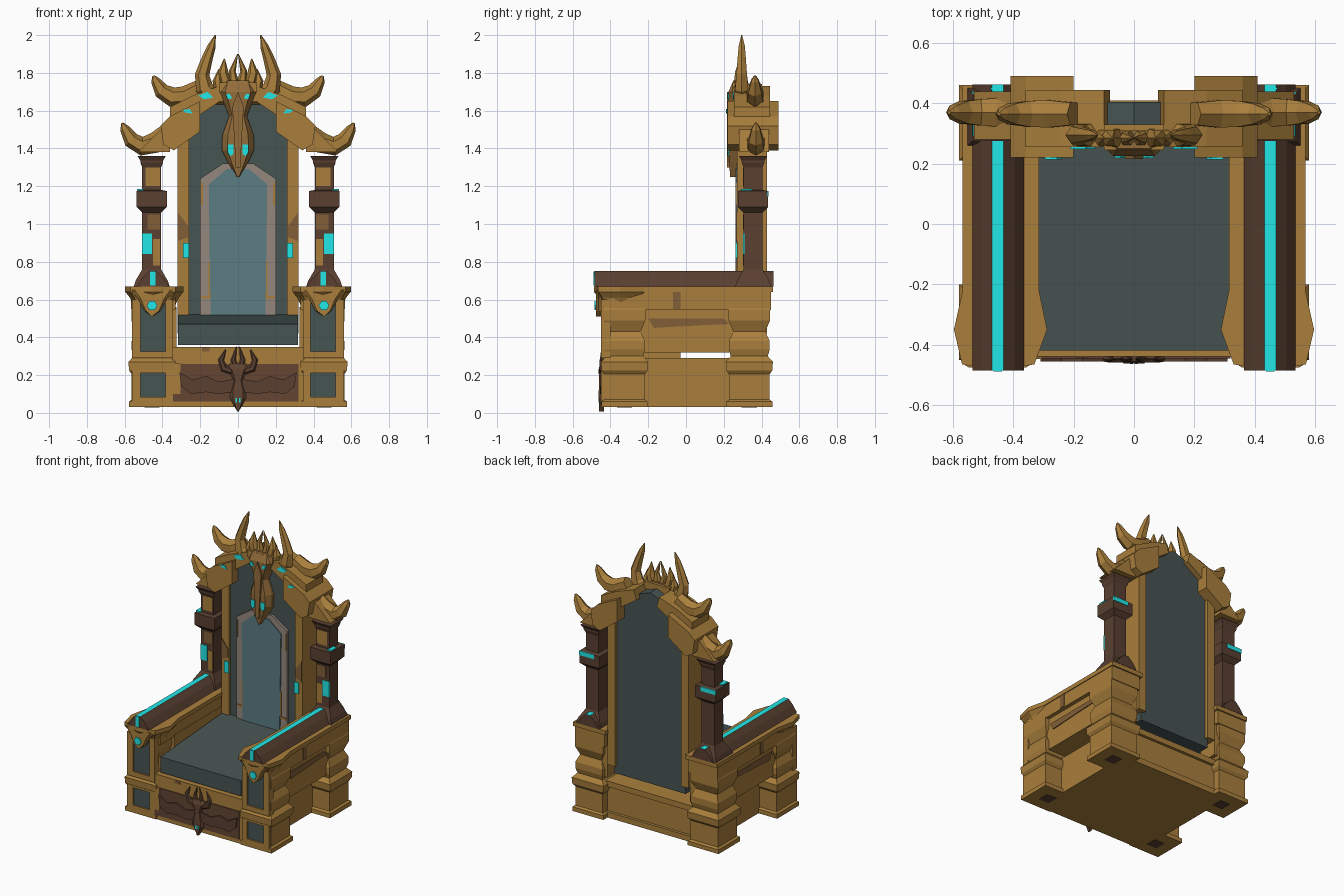
import bpy, bmesh, math
from mathutils import Vector

COLOURS = {
    "gold": (0.40, 0.212, 0.045), "tan": (0.22, 0.112, 0.038), "brown": (0.10, 0.05, 0.03),
    "slate": (0.061, 0.089, 0.085), "panel_blue": (0.105, 0.205, 0.23),
    "cyan": (0.016, 0.80, 0.80), "stone": (0.30, 0.245, 0.20), "russet": (0.125, 0.06, 0.032),
    "bronze": (0.29, 0.15, 0.042),
}
MATS = {}
for n, c in COLOURS.items():
    MATS[n] = bpy.data.materials.new(n)
    MATS[n].diffuse_color = (*c, 1)


def solid(name, rings, mats, pair=False, rule=None):
    """Skin a list of rings with capped ends; pair adds a mirrored copy on -x."""
    mats = mats if isinstance(mats, tuple) else (mats,)
    for s in ((1, -1) if pair else (1,)):
        bm = bmesh.new()
        vs = [[bm.verts.new((s * p[0], p[1], p[2])) for p in r] for r in rings]
        n = len(vs[0])
        for a, b in zip(vs, vs[1:]):
            for i in range(n):
                bm.faces.new((a[i], a[(i + 1) % n], b[(i + 1) % n], b[i]))
        bm.faces.new(vs[0])
        bm.faces.new(vs[-1])
        bmesh.ops.recalc_face_normals(bm, faces=bm.faces)
        if rule:
            for f in bm.faces:
                f.material_index = rule(f)
        me = bpy.data.meshes.new(name)
        bm.to_mesh(me)
        bm.free()
        for m in mats:
            me.materials.append(MATS[m])
        ob = bpy.data.objects.new(name + ("_left" if s < 0 else "_right" if pair else ""), me)
        bpy.context.collection.objects.link(ob)


def prism(name, pts, axis, a, b, mat, pair=False, rule=None):
    put = {"x": lambda p, t: (t, p[0], p[1]), "y": lambda p, t: (p[0], t, p[1]),
           "z": lambda p, t: (p[0], p[1], t)}[axis]
    solid(name, [[put(p, t) for p in pts] for t in (a, b)], mat, pair, rule)


def box(name, x, y, z, mat, pair=False):
    prism(name, [(x[0], y[0]), (x[1], y[0]), (x[1], y[1]), (x[0], y[1])], "z", *z, mat, pair)


def turned(name, cx, cy, prof, mat, pair=True):
    """Square-section post from (z, half width) steps."""
    solid(name, [[(cx + i * h, cy + j * h, z) for i, j in ((-1, -1), (1, -1), (1, 1), (-1, 1))]
                 for z, h in prof], mat, pair)


def horn(name, path, y, mat, depth=1.0, pair=True):
    """Six-sided tapering sweep through (x, z, radius) points."""
    rings = []
    for i, (x, z, r) in enumerate(path):
        p, q = path[max(i - 1, 0)], path[min(i + 1, len(path) - 1)]
        d = Vector((q[0] - p[0], q[1] - p[1])).normalized()
        rings.append([(x - d.y * r * math.cos(t), y + depth * r * math.sin(t), z + d.x * r * math.cos(t))
                      for t in [k * math.pi / 3 for k in range(6)]])
    solid(name, rings, mat, pair)


def skull(name, z0, k, yf, yb, mat):
    """Beaked mask with six-sided sections."""
    prof = [(0, .008, .1), (.07, .05, .05), (.14, .085, 0), (.22, .083, 0), (.32, .047, .1),
            (.40, .078, 0), (.45, .105, 0), (.51, .08, .3)]
    rings = []
    for z, h, t in prof:
        f, h = yf + (yb - yf) * t, h * k
        m = f + (yb - f) * .45
        rings.append([(-h, yb, z0 + z * k), (-h, m, z0 + z * k), (-h * .65, f, z0 + z * k),
                      (h * .65, f, z0 + z * k), (h, m, z0 + z * k), (h, yb, z0 + z * k)])
    solid(name, rings, mat)


# Base, rail and seat
box("base_box", (-.43, .43), (-.42, .39), (.03, .29), "gold")
box("back_rail_foot", (-.40, .40), (.38, .41), (.03, .07), "gold")
box("back_rail_top", (-.40, .40), (.38, .41), (.25, .29), "gold")
box("front_rail", (-.35, .35), (-.44, -.03), (.03, .35), "gold")
box("front_rail_panel", (-.345, .32), (-.446, -.438), (.06, .26), "russet")
box("rail_patch", (-.19, -.15), (-.443, -.435), (.325, .345), "tan")
box("rail_panel_gold_corner", (-.345, -.305), (-.448, -.442), (.10, .262), "gold")
prism("seat", [(-.42, .36), (-.42, .47), (.29, .52), (.29, .36)], "x", -.318, .318, "slate")

# Front emblem: mask, wings and small horns
skull("emblem_mask", .008, .5, -.462, -.435, "russet")
prism("emblem_wing", [(.02, .18), (.10, .165), (.17, .195), (.24, .175), (.31, .215), (.30, .14),
                      (.25, .10), (.17, .11), (.10, .10), (.03, .11)], "y", -.456, -.44, "brown", True)
horn("emblem_horn", [(.03, .22, .018), (.075, .235, .02), (.09, .28, .016), (.065, .335, .003)],
     -.447, "brown", .7)
horn("emblem_crown", [(.008, .23, .018), (.025, .28, .014), (.008, .35, .002)], -.447, "brown", .7)
box("emblem_eye", (.004, .014), (-.464, -.456), (.055, .08), "cyan", True)

# Four legs with wavy upper posts
leg = [(.03, .122), (.06, .122), (.07, .108), (.205, .108), (.225, .122), (.27, .125), (.30, .098),
       (.335, .108), (.38, .108), (.43, .085), (.49, .11), (.545, .11), (.60, .085)]
for n, cy in (("front", -.325), ("rear", .335)):
    turned(n + "_leg", .455, cy, leg, "gold")
    box(n + "_leg_underside", (.415, .495), (cy - .04, cy + .04), (.028, .031), "brown", True)

# Framed slate panels on the front legs
for n, z0, z1, b in (("lower", .06, .225, .025), ("upper", .29, .60, .035)):
    box(n + "_frame_outer", (.515, .56), (-.45, -.40), (z0, z1), "gold", True)
    box(n + "_frame_inner", (.345, .385), (-.45, -.40), (z0, z1), "gold", True)
    box(n + "_frame_bottom", (.385, .515), (-.45, -.40), (z0, z0 + b), "gold", True)
    box(n + "_frame_top", (.385, .515), (-.45, -.40), (z1 - b * .6, z1), "gold", True)
    box(n + "_leg_panel", (.385, .515), (-.439, -.431), (z0 + b, z1 - b * .6), "slate", True)

# Arms: side wall, flared top plate, bracket, gem and wooden rail
box("arm_wall", (.325, .535), (-.25, .42), (.32, .56), "gold", True)
box("arm_band", (.33, .562), (-.40, .45), (.545, .645), "gold", True)
prism("arm_wall_patch", [(-.20, .50), (.20, .50), (.23, .47), (.10, .465), (-.17, .45)],
      "x", .533, .541, "tan", True)
box("arm_band_patch", (.56, .566), (-.07, -.03), (.55, .64), "tan", True)
prism("arm_top", [(.315, .46), (.568, .46), (.568, -.22), (.597, -.35), (.57, -.465), (.45, -.488),
                  (.33, -.465), (.288, -.35), (.315, -.22)], "z", .64, .67, "gold", True)
cap = [(.568, -.22), (.597, -.35), (.57, -.465), (.45, -.488), (.33, -.465), (.288, -.35), (.315, -.22)]
solid("arm_capital", [[(.445 + (x - .445) * k, -.33 + (y + .33) * k, z) for x, y in cap]
                      for z, k in ((.57, .72), (.61, .84), (.642, 1))], "gold", True)
arch = [(.335, .65), (.57, .65), (.53, .605), (.495, .54), (.455, .51), (.41, .54), (.375, .605)]
solid("arm_bracket", [[(.455 + (x - .455) * k, y, z) for x, z in arch]
                      for y, k in ((-.43, 1), (-.462, 1), (-.476, .8))], "gold", True)
prism("arm_gem", [(.455 + .028 * math.cos(a), .568 + .028 * math.sin(a))
                  for a in [i * math.pi / 3 for i in range(6)]], "y", -.484, -.475, "cyan", True)
prism("arm_rail", [(.365, .67), (.395, .715), (.432, .75), (.47, .75), (.505, .715), (.535, .67)],
      "y", -.485, .462, ("brown", "cyan"), True, lambda f: int(f.normal.z > .95))
box("arm_rail_end_stripe", (.437, .465), (-.489, -.481), (.675, .748), "cyan", True)

# Columns behind the arms
turned("column", .457, .355, [(.67, .095), (.70, .085), (.76, .05), (1.06, .05), (1.09, .08),
       (1.175, .08), (1.18, .05), (1.30, .05), (1.325, .06), (1.335, .06), (1.36, .075)], "brown")
box("column_cyan_inlay", (.456, .508), (.301, .309), (.84, .95), "cyan", True)
box("column_gold_front", (.412, .490), (.303, .309), (1.20, 1.30), "gold", True)
box("column_gold_middle", (.412, .480), (.303, .309), (.97, 1.05), "tan", True)
box("column_gold_low", (.412, .450), (.303, .309), (.78, .92), "gold", True)
box("column_band_top_inlay", (.50, .535), (.29, .35), (1.178, 1.186), "cyan", True)
box("column_band_back_inlay", (.42, .538), (.432, .438), (1.145, 1.176), "cyan", True)
box("column_foot_inlay", (.437, .475), (.446, .453), (.67, .75), "cyan", True)

# Backrest: slate board, border, blue panel and gold posts
prism("back_board", [(-.28, .36), (.28, .36), (.28, 1.46), (.20, 1.58), (.11, 1.68), (0, 1.72),
                     (-.11, 1.68), (-.20, 1.58), (-.28, 1.46)], "y", .285, .405, "slate")
prism("back_border", [(-.20, .50), (.20, .50), (.20, 1.24), (.08, 1.32), (-.08, 1.32), (-.20, 1.24)],
      "y", .268, .29, "stone")
prism("back_panel", [(-.145, .50), (.145, .50), (.155, 1.21), (.06, 1.29), (-.06, 1.29), (-.155, 1.21)],
      "y", .261, .27, "panel_blue")
box("border_gold_edge", (.186, .196), (.262, .269), (1.10, 1.22), "gold", True)
box("border_gold_low_edge", (.145, .155), (.262, .269), (.62, .80), "gold", True)
box("border_gold_foot", (.145, .195), (.262, .269), (.605, .62), "gold", True)
box("back_post", (.26, .32), (.27, .43), (.42, 1.48), "gold", True)
prism("post_patch", [(.265, .93), (.318, .91), (.318, 1.06), (.265, .99)], "y", .264, .271, "tan", True)
box("post_inlay", (.26, .292), (.262, .27), (.82, .90), "cyan", True)

# Stepped gable
prism("gable_lower", [(.20, 1.49), (.34, 1.39), (.395, 1.42), (.41, 1.52), (.36, 1.57), (.20, 1.65)],
      "y", .22, .49, "gold", True)
prism("gable_upper", [(.08, 1.66), (.20, 1.58), (.36, 1.52), (.36, 1.62), (.24, 1.68), (.10, 1.73)],
      "y", .255, .445, "gold", True)
prism("gable_inlay", [(.13, 1.67), (.18, 1.66), (.21, 1.68), (.16, 1.70)], "y", .248, .256, "cyan", True)
prism("gable_low_inlay", [(.24, 1.585), (.28, 1.59), (.295, 1.605), (.255, 1.608)],
      "y", .213, .221, "cyan", True)
prism("shoulder_block", [(.36, 1.38), (.53, 1.38), (.50, 1.41), (.41, 1.50), (.36, 1.50)],
      "y", .28, .44, "gold", True)

# Curved horns
horn("lower_horn", [(.36, 1.48, .06), (.44, 1.43, .055), (.51, 1.412, .05), (.565, 1.445, .043),
                    (.60, 1.505, .026), (.613, 1.535, .006)], .37, "gold", 1.0)
horn("upper_horn", [(.20, 1.72, .045), (.28, 1.675, .055), (.35, 1.672, .052), (.405, 1.705, .042),
                    (.438, 1.76, .024), (.448, 1.785, .006)], .365, "gold", .95)
horn("crown_horn", [(.07, 1.67, .045), (.135, 1.675, .05), (.178, 1.72, .048), (.19, 1.79, .038),
                    (.165, 1.87, .03), (.14, 1.94, .022), (.12, 2.0, .003)], .295, "gold", .85)

# Crest mask with eyes and crown points
skull("crest_mask", 1.25, 1, .225, .31, "bronze")
box("crest_brow", (-.10, .10), (.245, .33), (1.70, 1.75), "gold")
for i, p in enumerate(([(.02, 1.74, .03), (.03, 1.81, .018), (.002, 1.90, .002)],
                       [(.06, 1.73, .035), (.08, 1.80, .03), (.072, 1.875, .003)],
                       [(.09, 1.70, .035), (.11, 1.76, .025), (.10, 1.82, .003)])):
    horn(f"crown_point_{i + 1}", p, .285, "gold")
prism("crest_eye", [(.03, 1.665), (.055, 1.66), (.065, 1.685), (.045, 1.69)], "y", .219, .228, "cyan", True)
prism("crest_cheek_inlay", [(.025, 1.37), (.04, 1.36), (.056, 1.38), (.054, 1.42), (.025, 1.42)],
      "y", .219, .228, "cyan", True)
prism("crest_ridge", [(-.012, 1.30), (.012, 1.30), (.02, 1.45), (.03, 1.62), (0, 1.70), (-.03, 1.62),
                      (-.02, 1.45)], "y", .216, .24, "bronze")
